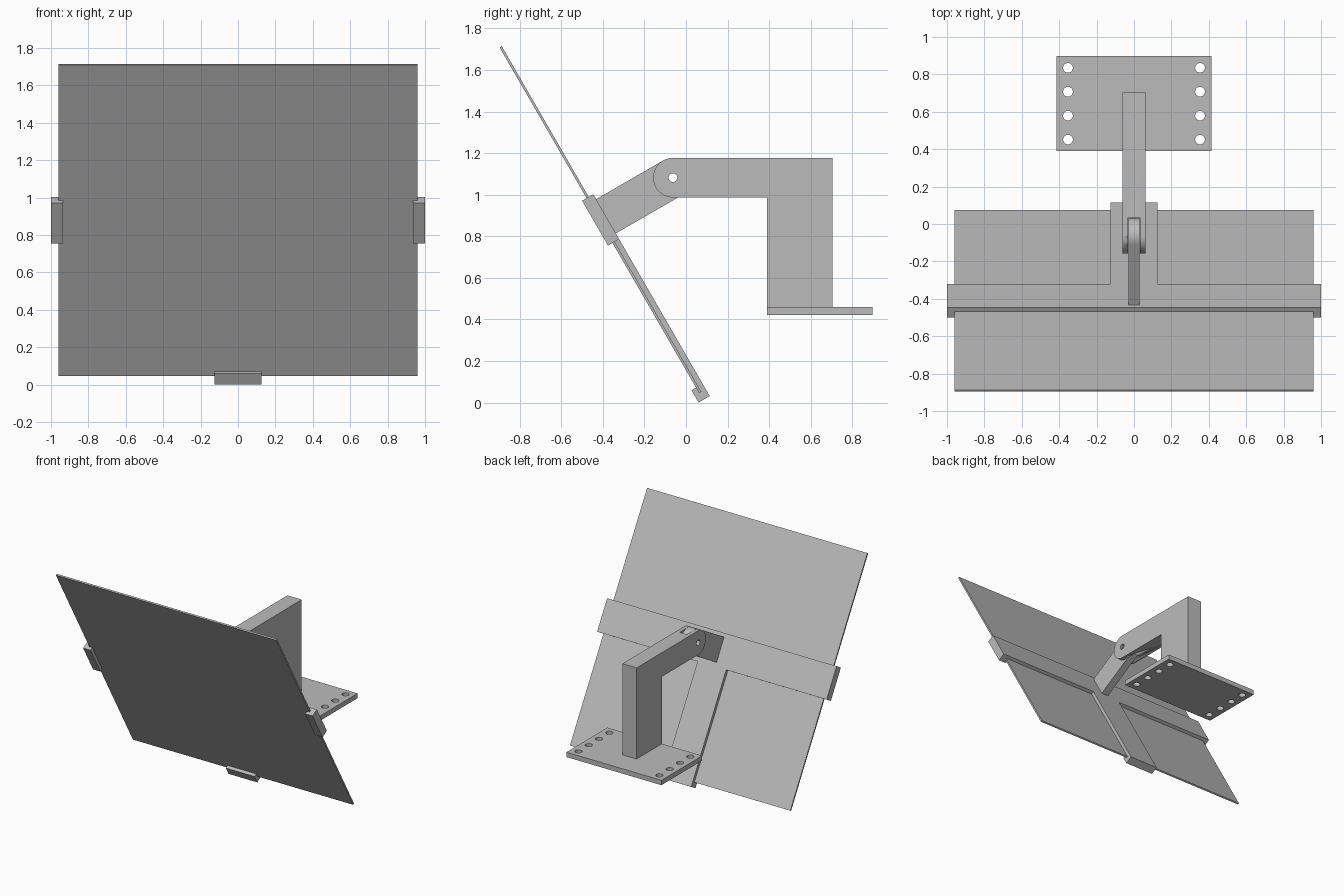
import bpy
import bmesh
from math import sin, cos, pi, radians
from mathutils import Matrix, Vector

cube = bpy.data.objects.get("Cube")
if cube:
    bpy.data.objects.remove(cube, do_unlink=True)

grey = bpy.data.materials.new("plain grey")
grey.use_nodes = True
grey.diffuse_color = (0.5, 0.5, 0.5, 1)
grey.node_tree.nodes["Principled BSDF"].inputs["Base Color"].default_value = (0.5, 0.5, 0.5, 1)

DROP = Vector((0, 0, -0.007))
X, Y, Z = Vector((1, 0, 0)), Vector((0, 1, 0)), Vector((0, 0, 1))
TILT = radians(30)
BACK = Vector((0, cos(TILT), sin(TILT)))    # out of the panel's rear face
UP = Vector((0, -sin(TILT), cos(TILT)))     # up along the panel


def frame(a, b):
    """Matrix whose local axes are a, b and their cross product."""
    c = a.cross(b)
    return Matrix.Translation(DROP) @ Matrix((a, b, c)).transposed().to_4x4()


def arc(cx, cy, r, start, end, n=24):
    return [(cx + r * cos(start + (end - start) * i / n),
             cy + r * sin(start + (end - start) * i / n)) for i in range(n + 1)]


def circle(cx, cy, r, n=32):
    return arc(cx, cy, r, 0, 2 * pi, n)[:-1]


def rect(x0, x1, y0, y1):
    return [(x0, y0), (x1, y0), (x1, y1), (x0, y1)]


def plate(name, loops, lo, hi, matrix):
    """Extrude an outline with holes from lo to hi along the frame's third axis."""
    curve = bpy.data.curves.new(name, 'CURVE')
    curve.dimensions = '2D'
    curve.fill_mode = 'BOTH'
    curve.extrude = (hi - lo) / 2
    for loop in loops:
        spline = curve.splines.new('POLY')
        spline.points.add(len(loop) - 1)
        for point, (a, b) in zip(spline.points, loop):
            point.co = (a, b, 0, 1)
        spline.use_cyclic_u = True
    temp = bpy.data.objects.new(name + " outline", curve)
    bpy.context.collection.objects.link(temp)
    mesh = bpy.data.meshes.new_from_object(
        temp.evaluated_get(bpy.context.evaluated_depsgraph_get()))
    bpy.data.objects.remove(temp, do_unlink=True)
    bpy.data.curves.remove(curve)
    bm = bmesh.new()
    bm.from_mesh(mesh)
    bmesh.ops.remove_doubles(bm, verts=bm.verts, dist=0.0001)
    bmesh.ops.transform(bm, verts=bm.verts,
                        matrix=matrix @ Matrix.Translation((0, 0, (lo + hi) / 2)))
    bmesh.ops.recalc_face_normals(bm, faces=bm.faces)
    bm.to_mesh(mesh)
    bm.free()
    mesh.name = name
    mesh.materials.clear()
    mesh.materials.append(grey)
    obj = bpy.data.objects.new(name, mesh)
    bpy.context.collection.objects.link(obj)
    bpy.ops.object.select_all(action='DESELECT')
    obj.select_set(True)
    bpy.context.view_layer.objects.active = obj
    bpy.ops.object.shade_smooth_by_angle(angle=radians(30))
    return obj


side = frame(Y, Z)          # profile seen from the side, extruded across
tilted = frame(BACK, UP)    # the same, leaning with the panel
across = frame(X, BACK)     # section across the panel, extruded up along it
level = frame(X, Y)

# Depths of the holder layers: front lip, panel, back plate
F0, F1, B0, B1 = 0.056, 0.081, 0.093, 0.118

# Flat square panel
plate("panel", [rect(-0.96, 0.96, F1, B0)], 0.014, 1.934, across)

# Cross bar with a channel clip wrapped round each side of the panel
half = [(0.96, B0), (0.96, F1), (0.935, F1), (0.935, F0), (1, F0), (1, B1)]
plate("cross_bar", [half + [(-x, y) for x, y in reversed(half)]], 0.848, 1.097, across)

# Centre strip with a hooked lower end
hook = [(B1, 0.848), (B1, -0.024), (F0, -0.024), (F0, 0.044),
        (F1, 0.044), (F1, 0.014), (B0, 0.014), (B0, 0.848)]
plate("centre_strip", [hook], -0.125, 0.125, tilted)

# Tongue rising from the cross bar to the hinge
R = 0.095
hinge = Vector((0, -0.063, 1.089))
t, s = hinge.dot(BACK), hinge.dot(UP)
tongue = [(B1, s + R), (B1, s - R)] + arc(t, s, R, -pi / 2, pi / 2)
plate("hinge_tongue", [tongue, circle(t, s, 0.021)], -0.03, 0.03, tilted)

# Bent arm with a rounded, slotted hinge end
hy, hz = hinge.y, hinge.z
bend = arc(hy, hz, R, pi / 2, 3 * pi / 2) + [
    (0.389, hz - R), (0.389, 0.466), (0.704, 0.466), (0.704, hz + R)]
arm = plate("bent_arm", [bend, circle(hy, hz, 0.021)], -0.0625, 0.0625, side)
cutter = plate("slot_cutter", [rect(-0.3, 0.034, 0.9, 1.3)], -0.031, 0.031, side)
cutter.hide_render = True
slot = arm.modifiers.new("slot", 'BOOLEAN')
slot.operation = 'DIFFERENCE'
slot.solver = 'EXACT'
slot.object = cutter
bpy.context.view_layer.objects.active = arm
bpy.ops.object.modifier_apply(modifier=slot.name)
bpy.data.objects.remove(cutter, do_unlink=True)

# Mounting base with two rows of bolt holes
mid = 0.643
holes = [circle(sx * 0.353, mid + k * 0.064, 0.026)
         for sx in (-1, 1) for k in (-3, -1, 1, 3)]
plate("mounting_base", [rect(-0.414, 0.414, mid - 0.254, mid + 0.254)] + holes,
      0.428, 0.466, level)
